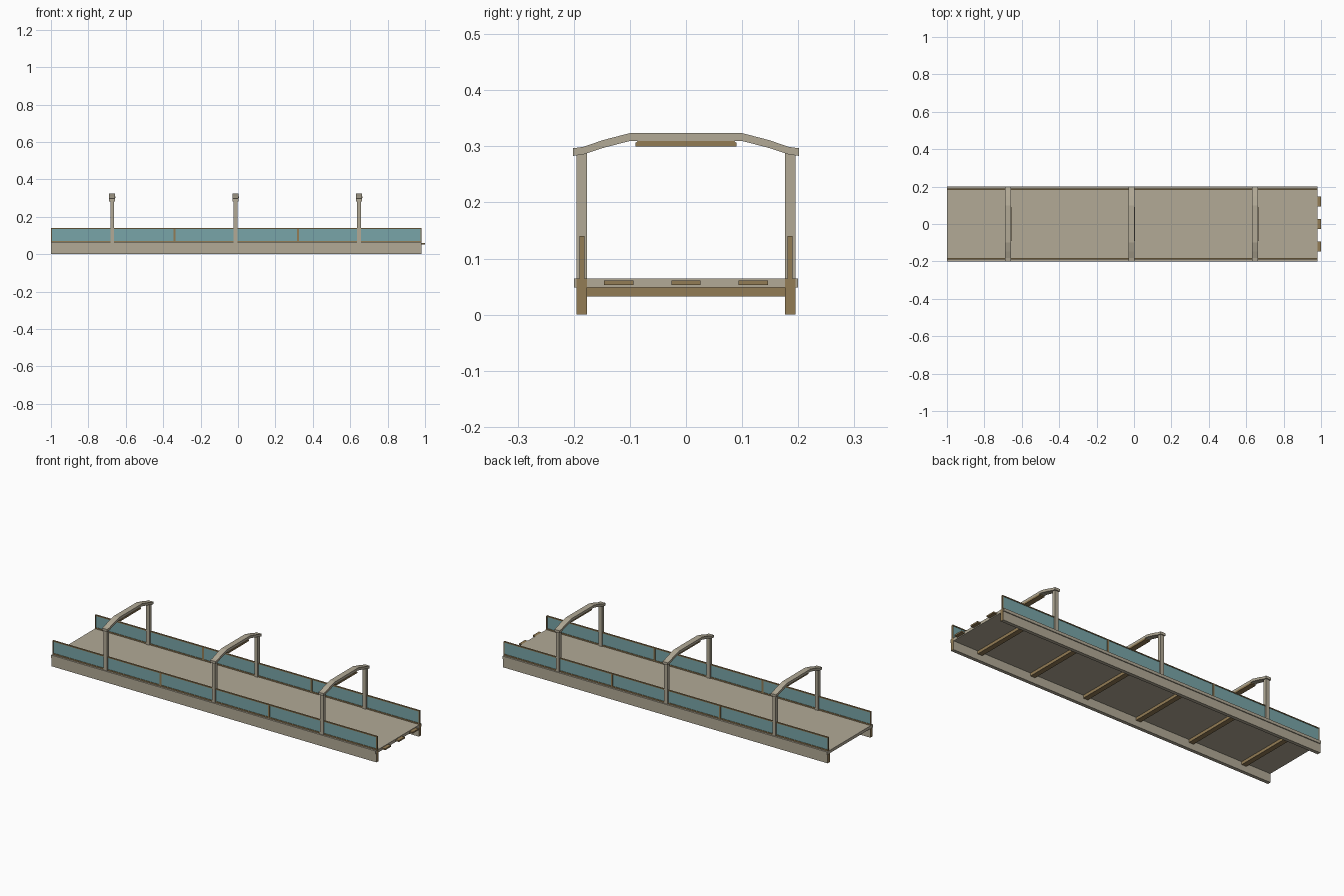
import bpy, bmesh

if "Cube" in bpy.data.objects:
    bpy.data.objects.remove(bpy.data.objects["Cube"])


def material(name, rgb):
    m = bpy.data.materials.new(name)
    m.diffuse_color = (*rgb, 1)
    m.use_nodes = True
    m.node_tree.nodes["Principled BSDF"].inputs["Base Color"].default_value = m.diffuse_color
    return m


BEIGE = material("beige_metal", (0.445, 0.400, 0.305))
BROWN = material("brown_trim", (0.288, 0.200, 0.090))
TEAL = material("teal_glass", (0.190, 0.376, 0.392))


def finish(name, bm, mat):
    bmesh.ops.recalc_face_normals(bm, faces=bm.faces)
    me = bpy.data.meshes.new(name)
    bm.to_mesh(me)
    bm.free()
    me.materials.append(mat)
    ob = bpy.data.objects.new(name, me)
    bpy.context.collection.objects.link(ob)
    return ob


def box(name, x, y, z, mat):
    """Box from (min, max) ranges."""
    bm = bmesh.new()
    bmesh.ops.create_cube(bm, size=1)
    for v in bm.verts:
        v.co = [r[0] if c < 0 else r[1] for c, r in zip(v.co, (x, y, z))]
    return finish(name, bm, mat)


def prism(name, profile, x, mat):
    """Extrude a (y, z) profile along x."""
    bm = bmesh.new()
    face = bm.faces.new([bm.verts.new((x[0], p, q)) for p, q in profile])
    ext = bmesh.ops.extrude_face_region(bm, geom=[face])
    for v in ext["geom"]:
        if isinstance(v, bmesh.types.BMVert):
            v.co.x = x[1]
    return finish(name, bm, mat)


X0, X1 = -1.0, 0.98
BAY = (X1 - X0) / 3

# Deck slab and connector tabs
box("deck", (X0, X1), (-0.2, 0.2), (0.048, 0.064), BEIGE)
for y in (-0.12, 0, 0.12):
    box("connector_tab", (X1, 1.0), (y - 0.026, y + 0.026), (0.053, 0.061), BROWN)

# Cross braces below the deck
for i in range(6):
    x = X0 + BAY / 2 * (i + 0.5)
    box("cross_brace", (x - 0.014, x + 0.014), (-0.177, 0.177), (0.032, 0.048), BROWN)


def side_range(s, a, b):
    return tuple(sorted((s * a, s * b)))


for s in (-1, 1):
    # Side beams with brown end plates
    yb = side_range(s, 0.176, 0.195)
    box("side_beam", (X0, X1), yb, (0, 0.048), BEIGE)
    box("beam_end_plate", (X1, X1 + 0.001), yb, (0, 0.064), BROWN)
    box("beam_end_plate", (X0 - 0.001, X0), yb, (0, 0.048), BROWN)
    # Framed glass railing, three bays
    yf = side_range(s, 0.181, 0.190)
    yg = side_range(s, 0.184, 0.187)
    for i in range(3):
        a, b = X0 + BAY * i, X0 + BAY * (i + 1)
        box("glass_panel", (a + 0.005, b - 0.005), yg, (0.070, 0.136), TEAL)
        box("top_rail", (a, b), yf, (0.135, 0.140), BROWN)
        box("bottom_rail", (a, b), yf, (0.064, 0.071), BROWN)
        for p in (a, b - 0.005):
            box("rail_post", (p, p + 0.005), yf, (0.071, 0.135), BROWN)

# Arches: posts, bent crossbeam, lamp bar
half_top = [(0.1, 0.3235), (0.148, 0.311), (0.183, 0.299), (0.201, 0.2965)]
half_low = [(0.201, 0.283), (0.183, 0.2855), (0.148, 0.297), (0.1, 0.3095)]
half = half_top + half_low
profile = half + [(-y, z) for y, z in reversed(half)]
lamp = [(-0.09, 0.3), (0.09, 0.3), (0.09, 0.306), (0.086, 0.3095),
        (-0.086, 0.3095), (-0.09, 0.306)]
for i in range(3):
    x = X0 + BAY * (i + 0.5) - 0.003
    for s in (-1, 1):
        box("arch_post", (x - 0.01, x + 0.01), side_range(s, 0.176, 0.195),
            (0.064, 0.290), BEIGE)
    prism("arch_crossbeam", profile, (x - 0.016, x + 0.016), BEIGE)
    prism("lamp_bar", lamp, (x - 0.012, x + 0.018), BROWN)
